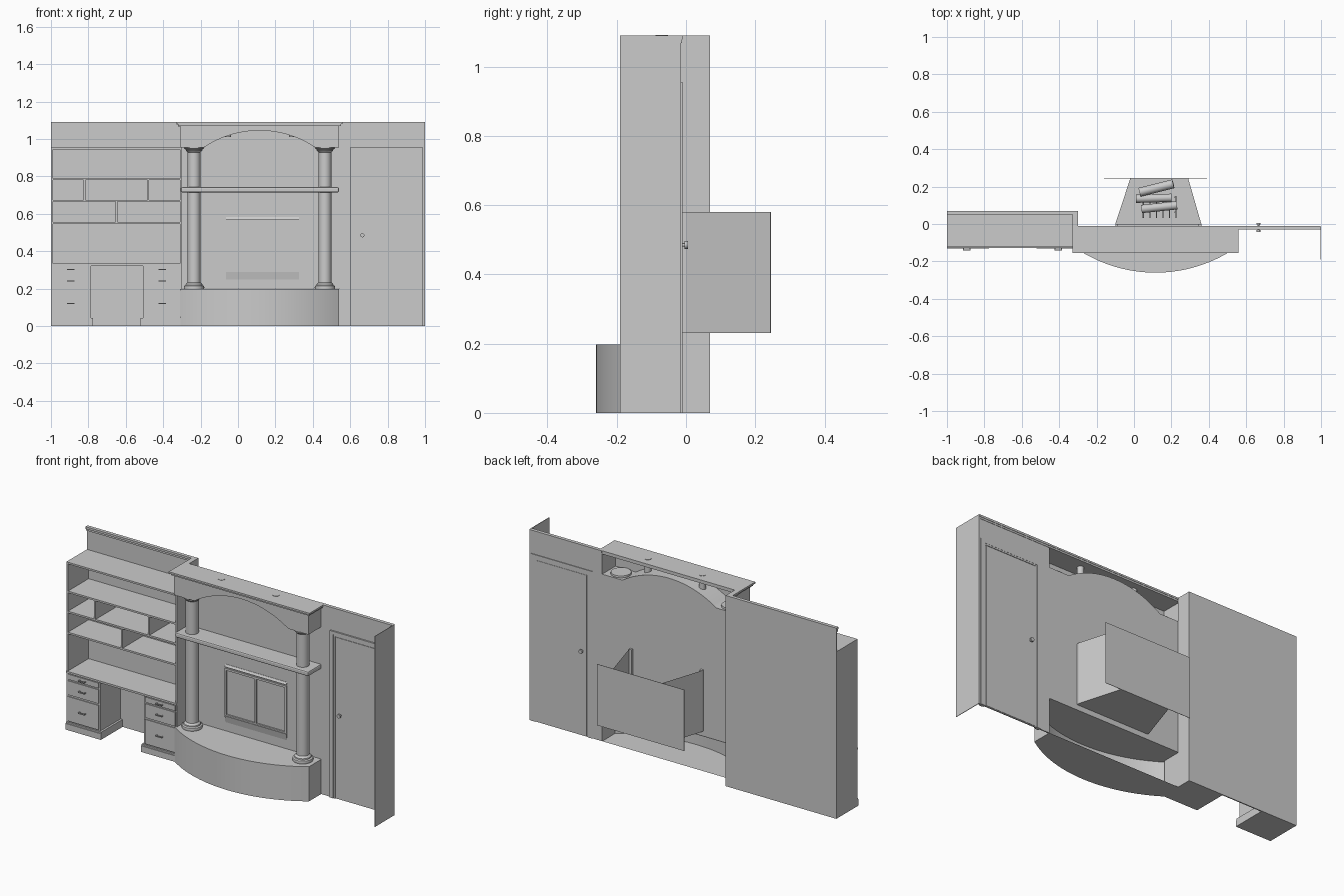
import bpy, bmesh, math
from mathutils import Vector

cube = bpy.data.objects.get("Cube")
if cube:
    bpy.data.objects.remove(cube, do_unlink=True)

GREY = (0.6, 0.6, 0.6, 1.0)
mat = bpy.data.materials.new("plain_grey")
mat.use_nodes = True
mat.diffuse_color = GREY
mat.node_tree.nodes["Principled BSDF"].inputs["Base Color"].default_value = GREY


def finish(name, bm, smooth=False):
    bmesh.ops.recalc_face_normals(bm, faces=bm.faces[:])
    me = bpy.data.meshes.new(name)
    bm.to_mesh(me)
    bm.free()
    me.materials.append(mat)
    ob = bpy.data.objects.new(name, me)
    bpy.context.collection.objects.link(ob)
    if smooth:
        bpy.ops.object.select_all(action='DESELECT')
        ob.select_set(True)
        bpy.context.view_layer.objects.active = ob
        bpy.ops.object.shade_smooth_by_angle(angle=math.radians(35))
    return ob


def boxes(name, *specs):
    """One object from boxes given as (x0, x1, y0, y1, z0, z1)."""
    bm = bmesh.new()
    for x0, x1, y0, y1, z0, z1 in specs:
        vs = bmesh.ops.create_cube(bm, size=1)["verts"]
        for v in vs:
            v.co = Vector(((x0 + x1) / 2 + v.co.x * (x1 - x0),
                           (y0 + y1) / 2 + v.co.y * (y1 - y0),
                           (z0 + z1) / 2 + v.co.z * (z1 - z0)))
    return finish(name, bm)


def prism(name, pts, axis, a, b, drop=None, smooth=False):
    """Extrude a 2D outline along y or z; drop(center, normal) opens faces."""
    bm = bmesh.new()
    place = (lambda p, t: (p[0], t, p[1])) if axis == 'y' else (lambda p, t: (p[0], p[1], t))
    r0 = [bm.verts.new(place(p, a)) for p in pts]
    r1 = [bm.verts.new(place(p, b)) for p in pts]
    bm.faces.new(r0)
    bm.faces.new(r1[::-1])
    n = len(pts)
    for i in range(n):
        bm.faces.new((r0[i], r0[(i + 1) % n], r1[(i + 1) % n], r1[i]))
    bmesh.ops.recalc_face_normals(bm, faces=bm.faces[:])
    if drop:
        dead = [f for f in bm.faces if drop(f.calc_center_median(), f.normal)]
        bmesh.ops.delete(bm, geom=dead, context='FACES')
    return finish(name, bm, smooth)


def lathe(name, profile, x, y, seg=24):
    bm = bmesh.new()
    vs = [bm.verts.new((r, 0, z)) for r, z in profile]
    es = [bm.edges.new(p) for p in zip(vs, vs[1:])]
    bmesh.ops.spin(bm, geom=vs + es, axis=(0, 0, 1), cent=(0, 0, 0),
                   angle=2 * math.pi, steps=seg, use_duplicate=False)
    bmesh.ops.remove_doubles(bm, verts=bm.verts[:], dist=1e-4)
    bmesh.ops.translate(bm, verts=bm.verts[:], vec=(x, y, 0))
    return finish(name, bm, True)


def rod(name, p, q, r, seg=12):
    p, q = Vector(p), Vector(q)
    bm = bmesh.new()
    bmesh.ops.create_cone(bm, cap_ends=True, segments=seg, radius1=r, radius2=r, depth=(q - p).length)
    rot = (q - p).to_track_quat('Z', 'Y').to_matrix().to_4x4()
    rot.translation = (p + q) / 2
    bmesh.ops.transform(bm, matrix=rot, verts=bm.verts[:])
    return finish(name, bm, True)


def arc(cx, half, base, rise, n):
    """Points of a circular arc from left to right, bulging by rise."""
    s = abs(rise)
    r = (half * half + s * s) / (2 * s)
    t = math.asin(half / r)
    sign = 1 if rise > 0 else -1
    return [(cx + r * math.sin(a), base + sign * (r * math.cos(a) - r + s))
            for a in [-t + 2 * t * i / n for i in range(n + 1)]]


CX, L, R, TOP, HEAD = 0.115, -0.31, 0.54, 1.09, 0.955
arch = arc(CX, 0.297, HEAD, 0.09, 28)

# Chimney wall with arched top, and the plain wall beside it
prism("chimney_wall", [(-0.3, 0.2), (-0.3, HEAD)] + arch + [(R, HEAD), (R, 0.2)], 'y', -0.02, -0.014)
boxes("door_wall", (R, 1.0, -0.02, -0.014, 0, TOP))
boxes("end_wall", (0.997, 1.0, -0.19, -0.014, 0, TOP))
boxes("door_wall_crown", (R, 0.997, -0.03, -0.01, 1.078, TOP), (R, 0.997, -0.025, -0.012, 1.068, 1.078))

# Raised hearth, open at the back
prism("hearth", [(L, -0.014)] + arc(CX, 0.425, -0.13, -0.13, 32) + [(R, -0.014)], 'z', 0, 0.198,
      lambda c, n: n.y > 0.9, True)

# Arched header, open at the back, with its ceiling slab
prism("arched_header", [(L, TOP - 0.005), (L, HEAD)] + arch + [(R, HEAD), (R, TOP - 0.005)], 'y',
      -0.135, -0.014, lambda c, n: n.y > 0.9, True)
boxes("header_slab", (-0.33, 0.56, -0.155, -0.012, 1.08, TOP), (-0.322, 0.552, -0.147, -0.014, 1.07, 1.08))
for i, x in enumerate((-0.055, 0.29)):
    rod("ceiling_light_%d" % i, (x, -0.07, 1.01), (x, -0.07, 1.092), 0.018, 20)

# Columns with turned base and capital
half = [(0.053, 0), (0.055, 0.008), (0.053, 0.016), (0.045, 0.02), (0.044, 0.026), (0.034, 0.036)]
col = [(0, 0.198)] + [(r, 0.198 + z) for r, z in half] + [(r, 0.965 - z) for r, z in half[::-1]] + [(0, 0.965)]
for side, x in (("right", -0.235), ("left", 0.465)):
    lathe("%s_column" % side, col, x, -0.078)

# Mantel shelf
mantel = boxes("mantel_shelf", (-0.305, R, -0.137, -0.014, 0.715, 0.742))
bev = mantel.modifiers.new("round", 'BEVEL')
bev.width, bev.segments = 0.007, 2

# Firebox: open-topped tapered sides, floor and wide back plate
bm = bmesh.new()
plan = [(-0.1, 0.0), (-0.02, 0.243), (0.29, 0.243), (0.36, 0.0)]
lo = [bm.verts.new((x, y, 0.23)) for x, y in plan]
hi = [bm.verts.new((x, y, 0.58)) for x, y in plan]
bm.faces.new(lo)
for i in (0, 2):
    bm.faces.new((lo[i], lo[i + 1], hi[i + 1], hi[i]))
finish("firebox", bm)
boxes("firebox_back_plate", (-0.16, 0.39, 0.243, 0.245, 0.23, 0.58))
boxes("firebox_flange", (-0.1, 0.36, -0.014, 0.0, 0.23, 0.25), (-0.1, -0.085, -0.014, 0.0, 0.23, 0.58),
      (0.345, 0.36, -0.014, 0.0, 0.23, 0.58))

# Two-panel fire screen with hood strip and sloping sill
boxes("fire_screen_frame", (-0.065, 0.325, -0.028, -0.018, 0.55, 0.562), (-0.065, 0.325, -0.028, -0.018, 0.29, 0.298),
      *[(x, x + 0.01, -0.028, -0.018, 0.29, 0.56) for x in (-0.065, 0.125, 0.315)])
for name, z0, z1, d0, d1 in (("screen_hood", 0.57, 0.582, 0.03, 0.022), ("screen_sill", 0.25, 0.288, 0.021, 0.028)):
    bm = bmesh.new()
    v = [bm.verts.new(p) for p in ((-0.065, -d0, z0), (0.325, -d0, z0), (0.325, -d1, z1), (-0.065, -d1, z1))]
    w = [bm.verts.new((p.co.x, -0.018, p.co.z)) for p in v]
    bm.faces.new(v)
    for i in range(4):
        bm.faces.new((v[i], w[i], w[(i + 1) % 4], v[(i + 1) % 4]))
    finish(name, bm)

# Logs on a grate
rod("log_back", (0.03, 0.17, 0.35), (0.21, 0.215, 0.36), 0.024)
rod("log_middle", (0.01, 0.135, 0.32), (0.2, 0.14, 0.32), 0.022)
rod("log_front", (0.04, 0.08, 0.31), (0.23, 0.1, 0.31), 0.022)
for i in range(6):
    x = 0.05 + 0.035 * i
    rod("grate_bar_%d" % i, (x, 0.15, 0.275), (x, 0.055, 0.275), 0.004, 6)
    rod("grate_tine_%d" % i, (x, 0.055, 0.275), (x, 0.035, 0.33), 0.004, 6)
boxes("grate_feet", *[(x, x + 0.008, y, y + 0.008, 0.23, 0.275) for x in (0.05, 0.217) for y in (0.06, 0.14)])

# Door with stepped casing on both faces, and a knob
boxes("door_casing", (0.6, 0.622, -0.029, -0.01, 0, HEAD), (0.968, 0.99, -0.029, -0.01, 0, HEAD),
      (0.6, 0.99, -0.029, -0.01, 0.937, HEAD), (0.622, 0.632, -0.025, -0.011, 0, 0.937),
      (0.958, 0.968, -0.025, -0.011, 0, 0.937), (0.622, 0.968, -0.025, -0.011, 0.928, 0.937))
boxes("door_panel", (0.637, 0.953, -0.023, -0.012, 0.004, 0.923))
rod("door_knob_stem", (0.665, -0.036, 0.485), (0.665, 0.0, 0.485), 0.005)
for s, y in (("front", -0.038), ("back", 0.001)):
    rod("door_knob_" + s, (0.665, y - 0.005, 0.485), (0.665, y + 0.005, 0.485), 0.011, 16)

# Bookcase shell
F, B = -0.122, 0.07
boxes("bookcase_back", (-1.0, -0.3, 0.064, B, 0, TOP))
boxes("bookcase_sides", (-1.0, -0.99, F, B, 0, HEAD), (-0.31, -0.3, F, B, 0, HEAD),
      (-0.306, -0.3, -0.014, B, HEAD, TOP))
boxes("bookcase_crown", (-1.0, -0.306, 0.05, B, 1.078, TOP), (-1.0, -0.306, 0.056, B, 1.066, 1.078),
      (-0.33, -0.3, -0.014, B, 1.078, TOP), (-0.322, -0.3, -0.014, B, 1.066, 1.078))

# Shelves and dividers
boxes("shelves", *[(-0.99, -0.31, F, 0.064, z - 0.01, z) for z in (HEAD, 0.79, 0.675, 0.555)])
boxes("shelf_dividers", *[(x - 0.005, x + 0.005, F, 0.064, z0, z1) for x, z0, z1 in
                          ((-0.82, 0.675, 0.78), (-0.48, 0.675, 0.78), (-0.65, 0.555, 0.665))])
boxes("desk_top", (-1.0, -0.3, -0.127, 0.064, 0.322, 0.333))

# Desk pedestals with plinths, drawers and handles
for side, x0, x1, px0, px1 in (("right", -1.0, -0.787, -1.0, -0.775), ("left", -0.51, -0.3, -0.522, -0.3)):
    boxes(side + "_pedestal", (x0 + 0.001, x1, F + 0.002, 0.064, 0.04, 0.322))
    boxes(side + "_plinth", (px0, px1, -0.132, 0.064, 0, 0.035), (px0, px1, -0.127, 0.064, 0.035, 0.043))
    rows = ((0.05, 0.19), (0.2, 0.28), (0.288, 0.318))
    boxes(side + "_drawers", *[(x0 + 0.01, x1 - 0.008, -0.127, F, a, b) for a, b in rows])
    xm = (x0 + x1) / 2
    for i, (a, b) in enumerate(rows):
        z = (a + b) / 2
        boxes("%s_handle_%d" % (side, i), (xm - 0.02, xm + 0.02, -0.142, -0.137, z - 0.003, z + 0.003),
              (xm - 0.02, xm - 0.015, -0.14, -0.126, z - 0.003, z + 0.003),
              (xm + 0.015, xm + 0.02, -0.14, -0.126, z - 0.003, z + 0.003))
